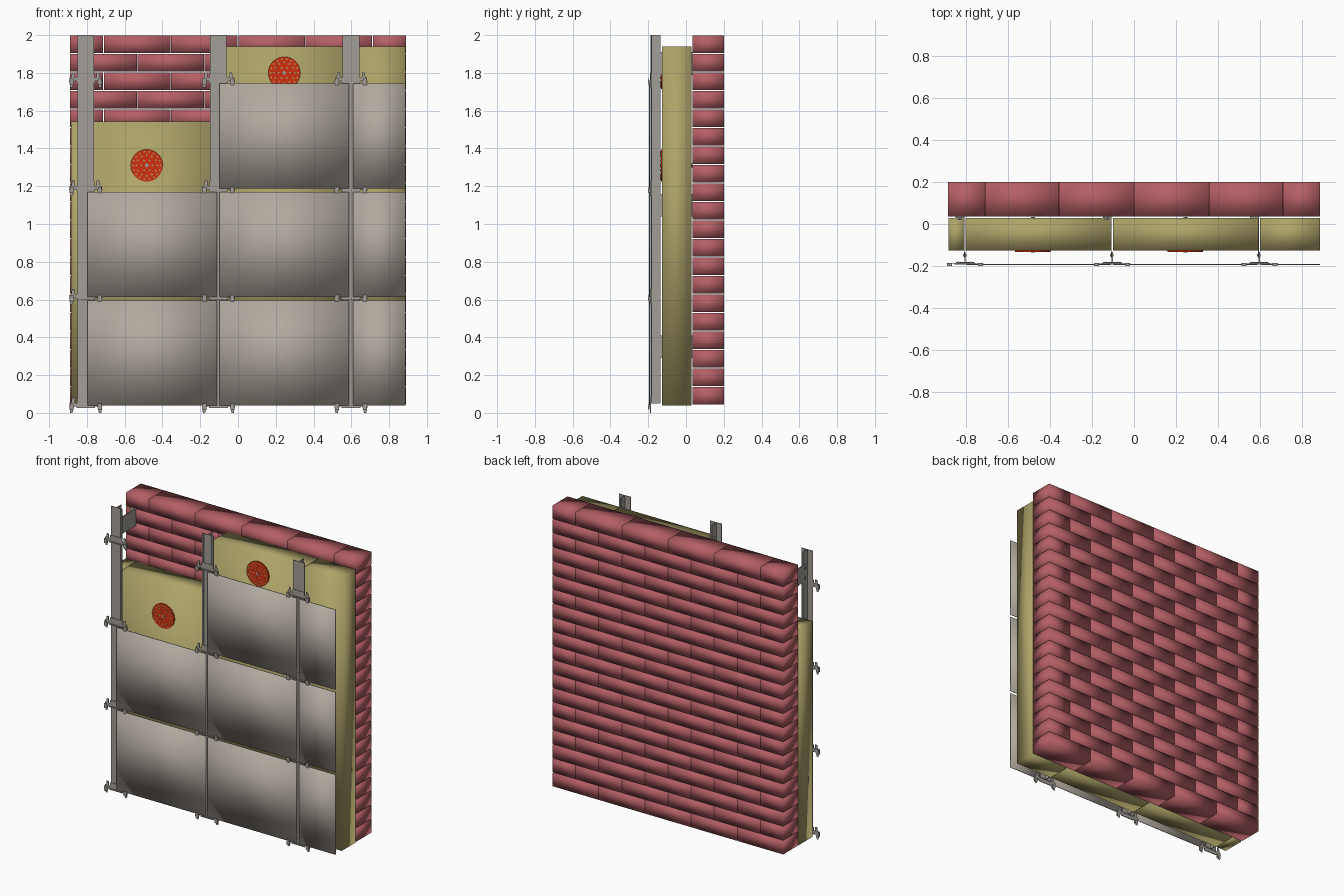
import bpy, bmesh, math
from mathutils import Matrix, Vector

if "Cube" in bpy.data.objects:
    bpy.data.objects.remove(bpy.data.objects["Cube"])


def material(name, rgb):
    m = bpy.data.materials.new(name)
    m.diffuse_color = (*rgb, 1)
    m.use_nodes = True
    m.node_tree.nodes["Principled BSDF"].inputs["Base Color"].default_value = m.diffuse_color
    return m


BRICK = material("brick_red", (0.46, 0.115, 0.13))
WOOL = material("insulation_yellow", (0.42, 0.37, 0.14))
PANEL = material("panel_grey", (0.44, 0.40, 0.35))
METAL = material("rail_grey", (0.36, 0.34, 0.31))
RED = material("fixing_red", (0.62, 0.03, 0.005))


def finish(name, bm, mat, smooth=False):
    bmesh.ops.recalc_face_normals(bm, faces=bm.faces)
    for f in bm.faces:
        f.smooth = smooth
    me = bpy.data.meshes.new(name)
    bm.to_mesh(me)
    bm.free()
    me.materials.append(mat)
    ob = bpy.data.objects.new(name, me)
    bpy.context.collection.objects.link(ob)
    return ob


def box(bm, x0, x1, y0, y1, z0, z1):
    size = Matrix.Diagonal((x1 - x0, y1 - y0, z1 - z0, 1))
    pos = Matrix.Translation(((x0 + x1) / 2, (y0 + y1) / 2, (z0 + z1) / 2))
    bmesh.ops.create_cube(bm, size=1, matrix=pos @ size)


def prism(bm, pts, y0, y1):
    """Extrude an x-z outline along y."""
    f = bm.faces.new([bm.verts.new((x, y0, z)) for x, z in pts])
    ext = bmesh.ops.extrude_face_region(bm, geom=[f])["geom"]
    bmesh.ops.translate(bm, vec=(0, y1 - y0, 0),
                        verts=[v for v in ext if isinstance(v, bmesh.types.BMVert)])


def disc(bm, x, z, r, y0, y1, n):
    rot = Matrix.Translation((x, (y0 + y1) / 2, z)) @ Matrix.Rotation(math.pi / 2, 4, 'X')
    bmesh.ops.create_cone(bm, cap_ends=True, segments=n, radius1=r, radius2=r,
                          depth=y1 - y0, matrix=rot)


# Brick wall in running bond, half bricks at the ends of alternate rows
W, L, ROW = 0.89, 0.356, 0.098
bm = bmesh.new()
for r in range(20):
    z = 0.04 + r * ROW
    edges = [-W + i * L for i in range(6)]
    if r % 2:
        edges = [-W] + [-W + (i + 0.5) * L for i in range(5)] + [W]
    for a, b in zip(edges, edges[1:]):
        box(bm, a + 0.0015, b - 0.0015, 0.035, 0.2, z + 0.004, z + ROW - 0.002)
finish("brick_wall", bm, BRICK, True)

# Insulation slabs, split at the rails
RAILS = (-0.806, -0.104, 0.598)
bm = bmesh.new()
g = 0.003
for a, b, top in ((-0.885, RAILS[0] - g, 1.543), (RAILS[0] + g, RAILS[1] - g, 1.543),
                  (RAILS[1] + g, RAILS[2] - g, 1.94), (RAILS[2] + g, 0.887, 1.94)):
    box(bm, a, b, -0.126, 0.028, 0.04, top)
finish("insulation", bm, WOOL, True)

# Perforated round insulation fixings
for i, (x, z) in enumerate(((-0.483, 1.31), (0.245, 1.80))):
    bm = bmesh.new()
    disc(bm, x, z, 0.085, -0.133, -0.126, 32)
    finish(f"fixing_plate_{i}", bm, RED)
    bm = bmesh.new()
    for n, r in ((6, 0.03), (12, 0.055), (18, 0.073)):
        for k in range(n):
            t = 2 * math.pi * k / n
            disc(bm, x + r * math.cos(t), z + r * math.sin(t), 0.005, -0.134, -0.132, 6)
    finish(f"fixing_holes_{i}", bm, WOOL)
    bm = bmesh.new()
    disc(bm, x, z, 0.010, -0.136, 0.034, 10)
    finish(f"fixing_pin_{i}", bm, METAL)

# Cladding panels
COLS = ((-0.797, -0.112, 2), (-0.098, 0.587, 3), (0.608, 0.887, 3))
PITCH = 0.574
for c, (a, b, rows) in enumerate(COLS):
    for r in range(rows):
        bm = bmesh.new()
        z = 0.04 + r * PITCH
        box(bm, a, b, -0.196, -0.190, z, z + 0.556)
        finish(f"panel_{c}_{r}", bm, PANEL, True)

for i, x in enumerate(RAILS):
    # T-shaped rail with stiffening ribs at the flange edges
    bm = bmesh.new()
    box(bm, x - 0.044, x + 0.044, -0.185, -0.181, 0.05, 2.0)
    box(bm, x - 0.003, x + 0.003, -0.182, -0.134, 0.05, 2.0)
    for s in (-1, 1):
        box(bm, x + s * 0.031 - 0.002, x + s * 0.031 + 0.002, -0.188, -0.18, 0.05, 2.0)
    finish(f"rail_{i}", bm, METAL)

    # Wall brackets with foot and bolt heads
    bm = bmesh.new()
    for z in (0.35, 1.1, 1.85):
        box(bm, x - 0.0055, x - 0.0025, -0.16, 0.032, z - 0.06, z + 0.06)
        box(bm, x - 0.045, x - 0.0025, 0.029, 0.035, z - 0.06, z + 0.06)
        for dz in (-0.035, 0.035):
            box(bm, x - 0.010, x + 0.006, -0.155, -0.142, z + dz - 0.007, z + dz + 0.007)
        disc(bm, x - 0.026, z, 0.012, 0.018, 0.031, 6)
    finish(f"wall_bracket_{i}", bm, METAL)

    # Panel clips: cross bar, centre plate and four hooked tabs
    bm = bmesh.new()
    for k in range(4):
        z = 0.031 + k * PITCH
        box(bm, x - 0.085, x + 0.085, -0.1895, -0.1855, z + 0.004, z + 0.022)
        box(bm, x - 0.046, x + 0.046, -0.1895, -0.1855, z - 0.006, z + 0.045)
        box(bm, x - 0.05, x + 0.05, -0.194, -0.186, z - 0.004, z + 0.004)
        for s in (-1, 1):
            def tab(pts):
                prism(bm, [(x + s * u, z + v) for u, v in pts], -0.1895, -0.1865)
            tab([(0.06, 0.006), (0.088, 0.006), (0.082, -0.031), (0.070, -0.031)])
            tab([(0.058, 0.02), (0.078, 0.02), (0.072, 0.05), (0.058, 0.05)])
            cx = x + s * 0.074
            box(bm, cx - 0.012, cx + 0.012, -0.200, -0.187, z - 0.007, z + 0.006)
            box(bm, cx - 0.010, cx + 0.010, -0.200, -0.198, z - 0.016, z + 0.018)
    finish(f"panel_clips_{i}", bm, METAL)
